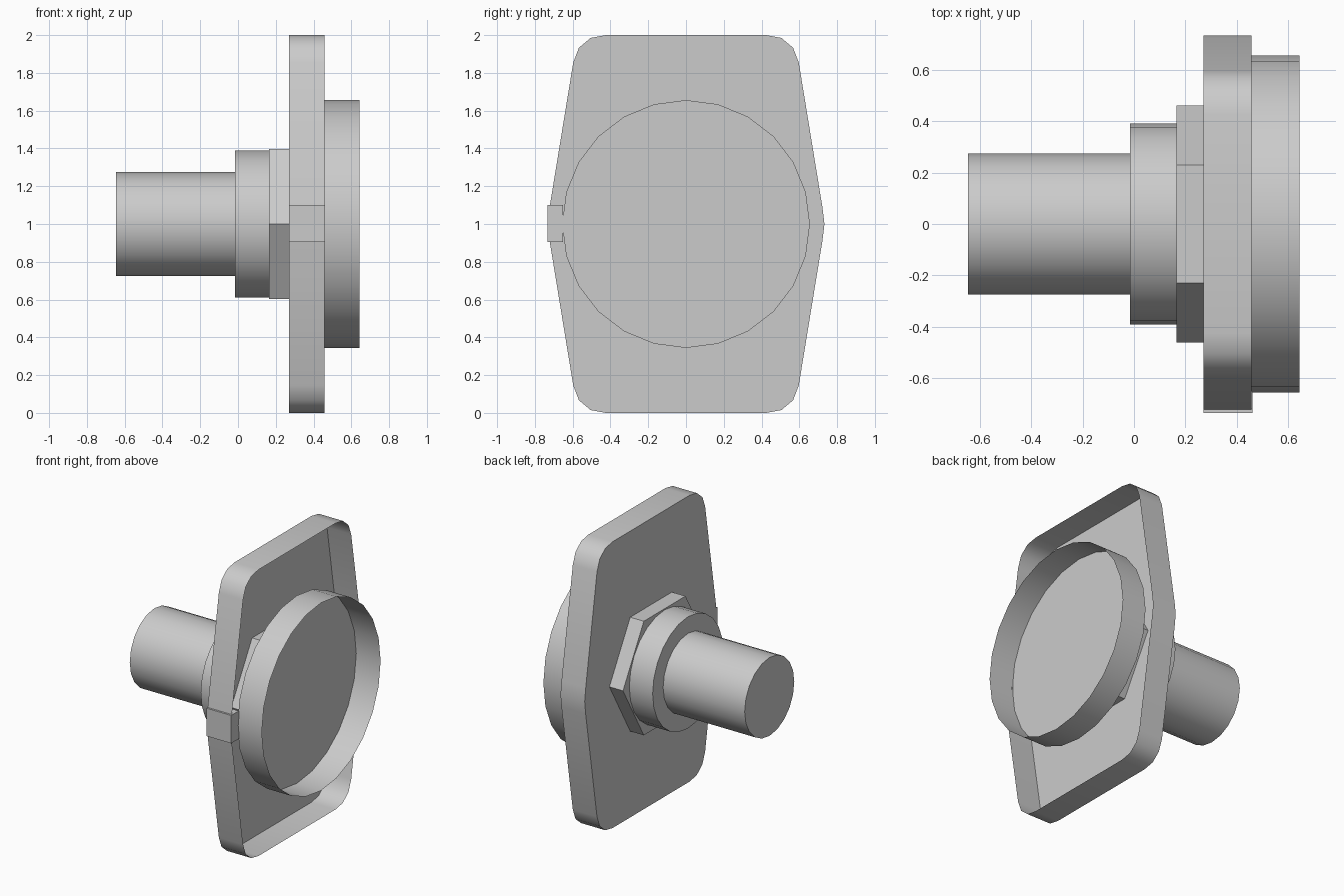
import bpy
import bmesh
import math

if "Cube" in bpy.data.objects:
    bpy.data.objects.remove(bpy.data.objects["Cube"], do_unlink=True)

grey = bpy.data.materials.new("plain_grey")
grey.use_nodes = True
grey.diffuse_color = (0.6, 0.6, 0.6, 1)
grey.node_tree.nodes["Principled BSDF"].inputs["Base Color"].default_value = (0.6, 0.6, 0.6, 1)

AXIS_Z = 1.0


def ring(radius, sides):
    """Regular polygon in the y-z plane, first corner on +y."""
    return [(radius * math.cos(math.tau * i / sides),
             AXIS_Z + radius * math.sin(math.tau * i / sides)) for i in range(sides)]


def extrude(name, outline, x0, x1, open_end=False):
    """Sweep a y-z outline along x; open_end leaves a thin-walled tray facing +x."""
    bm = bmesh.new()
    near = [bm.verts.new((x0, y, z)) for y, z in outline]
    far = [bm.verts.new((x1, y, z)) for y, z in outline]
    n = len(outline)
    for i in range(n):
        j = (i + 1) % n
        bm.faces.new((near[i], near[j], far[j], far[i]))
    bm.faces.new(near[::-1])
    if not open_end:
        bm.faces.new(far)
    mesh = bpy.data.meshes.new(name)
    bm.to_mesh(mesh)
    bm.free()
    mesh.materials.append(grey)
    obj = bpy.data.objects.new(name, mesh)
    bpy.context.collection.objects.link(obj)
    bpy.ops.object.select_all(action='DESELECT')
    obj.select_set(True)
    bpy.context.view_layer.objects.active = obj
    bpy.ops.object.shade_smooth_by_angle(angle=math.radians(32))
    return obj


# Round stem, collar and hexagonal nut along one axis
extrude("shaft", ring(0.274, 20), -0.645, -0.015)
extrude("collar", ring(0.39, 24), -0.015, 0.165)
extrude("hex_nut", ring(0.46, 6), 0.165, 0.455)

# Hollow plate: one quarter of the outline, mirrored twice
quarter = [(0.733, 0), (0.722, 0.09), (0.597, 0.855),
           (0.567, 0.933), (0.505, 0.985), (0.425, 1.0)]
right_half = [(y, -z) for y, z in quarter[:0:-1]] + quarter
loop = right_half + [(-y, -z) for y, z in right_half]
extrude("plate", [(y, AXIS_Z + z) for y, z in loop], 0.27, 0.457, open_end=True)

# Shallow open cup in front of the plate
extrude("cup", ring(0.656, 24), 0.455, 0.643, open_end=True)

# Small block on one side of the plate
extrude("side_tab", [(-0.734, 0.905), (-0.65, 0.905), (-0.65, 1.1), (-0.734, 1.1)], 0.27, 0.461)
